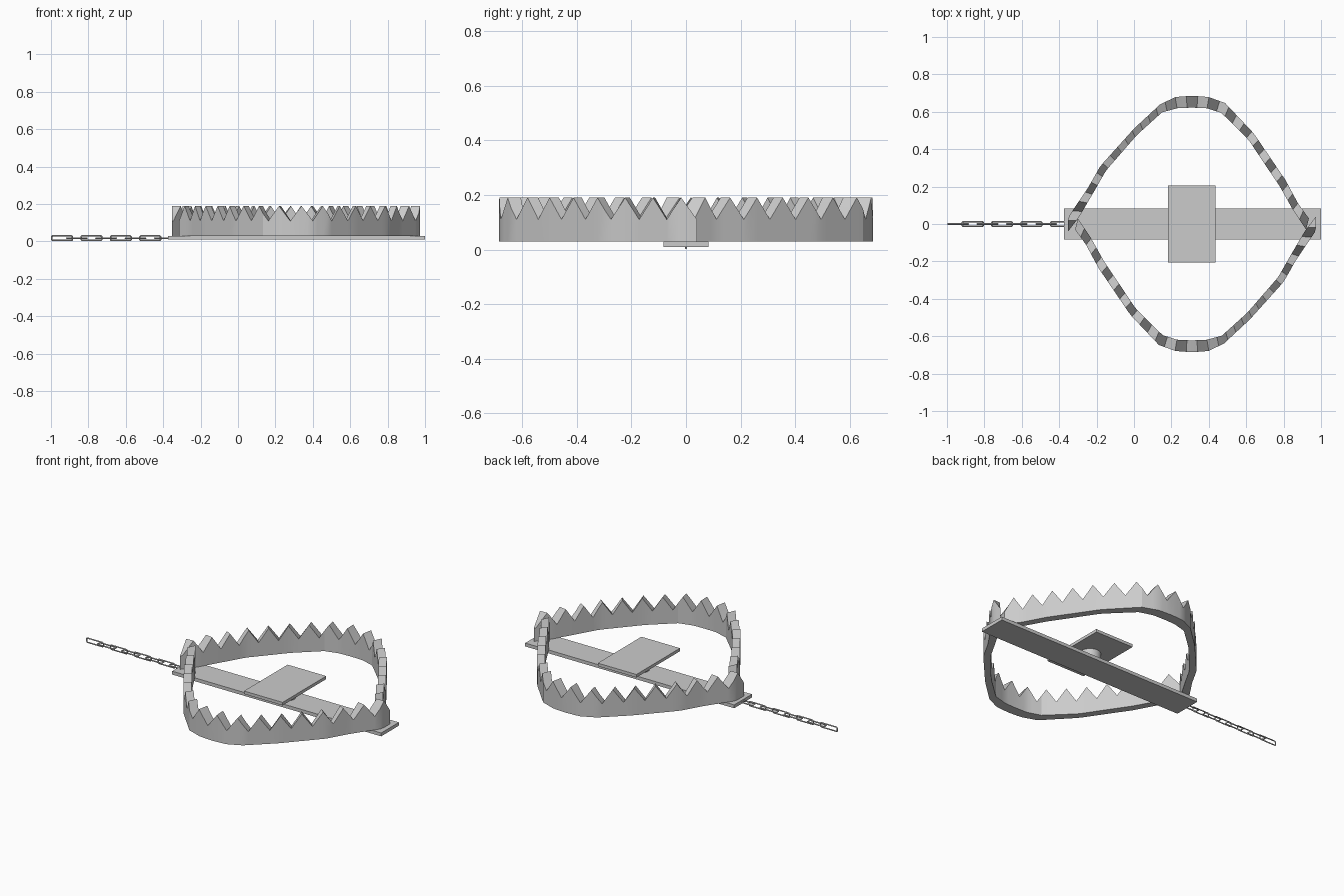
import bpy, math
from mathutils import Vector

if "Cube" in bpy.data.objects:
    bpy.data.objects.remove(bpy.data.objects["Cube"])

CX = 0.31   # trap centre along x


def add_mesh(name, verts, faces):
    me = bpy.data.meshes.new(name)
    me.from_pydata(verts, [], faces)
    me.update()
    ob = bpy.data.objects.new(name, me)
    bpy.context.collection.objects.link(ob)
    return ob


def box(name, x0, x1, y0, y1, z0, z1):
    v = [(x, y, z) for z in (z0, z1) for x, y in ((x0, y0), (x1, y0), (x1, y1), (x0, y1))]
    f = [(3, 2, 1, 0), (4, 5, 6, 7)] + [(i, (i + 1) % 4, (i + 1) % 4 + 4, i + 4) for i in range(4)]
    return add_mesh(name, v, f)


# Base plate, trigger pan and its post
box("base_plate", -0.375, 1.0, -0.083, 0.083, 0.01, 0.03)
box("trigger_pan", CX - 0.127, CX + 0.127, -0.205, 0.205, 0.09, 0.108)
bpy.ops.mesh.primitive_cylinder_add(vertices=24, radius=0.06, depth=0.064, location=(CX, 0, 0.06))
bpy.context.object.name = "pan_post"
bpy.ops.object.shade_smooth_by_angle()

# Jaw outline in plan: matching outer and inner points of the rear jaw
OUTER = [(-.353, -.04), (-.353, .035), (-.245, .195), (-.18, .31), (0, .51), (.14, .64), (.225, .68),
         (.31, .685), (.395, .68), (.487, .647), (.64, .485), (.81, .235), (.877, .11), (.935, .03)]
INNER = [(-.345, -.03), (-.295, .035), (-.21, .18), (-.15, .285), (.015, .475), (.15, .597), (.235, .62),
         (.31, .622), (.385, .62), (.467, .594), (.61, .453), (.78, .2), (.85, .075), (.92, -.03)]
TEETH = 17


def sample(n):
    # evenly spaced stations along the middle of the band
    o, i = [Vector(p) for p in OUTER], [Vector(p) for p in INNER]
    mid = [(a + b) / 2 for a, b in zip(o, i)]
    d = [0.0]
    for a, b in zip(mid, mid[1:]):
        d.append(d[-1] + (b - a).length)
    out = []
    for k in range(n + 1):
        s = d[-1] * k / n
        j = max(m for m in range(len(d) - 1) if d[m] <= s + 1e-9)
        t = min(1, (s - d[j]) / (d[j + 1] - d[j]))
        out.append((o[j].lerp(o[j + 1], t), i[j].lerp(i[j + 1], t)))
    return out


def jaw(name, flip):
    verts, faces = [], []
    st = sample(TEETH * 4)
    for k, (o, i) in enumerate(st):
        top = 0.11 + 0.08 * (0, .5, 1, .5)[k % 4]
        for p, z in ((o, 0.03), (i, 0.03), (i, top), (o, top)):
            x, y = (2 * CX - p.x, -p.y) if flip else (p.x, p.y)
            verts.append((x, y, z))
    for k in range(len(st) - 1):
        b = 4 * k
        for e in range(4):
            f = (e + 1) % 4
            faces.append((b + e, b + f, b + 4 + f, b + 4 + e))
    faces += [(3, 2, 1, 0), tuple(len(verts) - 4 + e for e in range(4))]
    ob = add_mesh(name, verts, faces)
    bpy.ops.object.select_all(action='DESELECT')
    ob.select_set(True)
    bpy.context.view_layer.objects.active = ob
    bpy.ops.object.mode_set(mode='EDIT')
    bpy.ops.mesh.select_all(action='SELECT')
    bpy.ops.mesh.normals_make_consistent(inside=False)
    bpy.ops.object.mode_set(mode='OBJECT')
    bpy.ops.object.shade_smooth_by_angle(angle=math.radians(25))


jaw("rear_jaw", False)
jaw("front_jaw", True)


# Chain of alternating upright and flat links
def link(name, cx, upright):
    cu = bpy.data.curves.new(name, 'CURVE')
    cu.dimensions = '3D'
    cu.bevel_depth = 0.0045
    cu.bevel_resolution = 0
    sp = cu.splines.new('POLY')
    hl, hw, c = 0.055, 0.0125, 0.005
    pts = [(hl, hw - c), (hl - c, hw), (c - hl, hw), (-hl, hw - c),
           (-hl, c - hw), (c - hl, -hw), (hl - c, -hw), (hl, c - hw)]
    sp.points.add(len(pts) - 1)
    for p, (x, w) in zip(sp.points, pts):
        p.co = (cx + x, 0, 0.018 + w, 1) if upright else (cx + x, w, 0.018, 1)
    sp.use_cyclic_u = True
    ob = bpy.data.objects.new(name, cu)
    bpy.context.collection.objects.link(ob)
    bpy.ops.object.select_all(action='DESELECT')
    ob.select_set(True)
    bpy.context.view_layer.objects.active = ob
    bpy.ops.object.convert(target='MESH')


for k in range(8):
    link(f"chain_link_{k + 1}", -0.9405 + k * 0.0785, k % 2 == 0)
